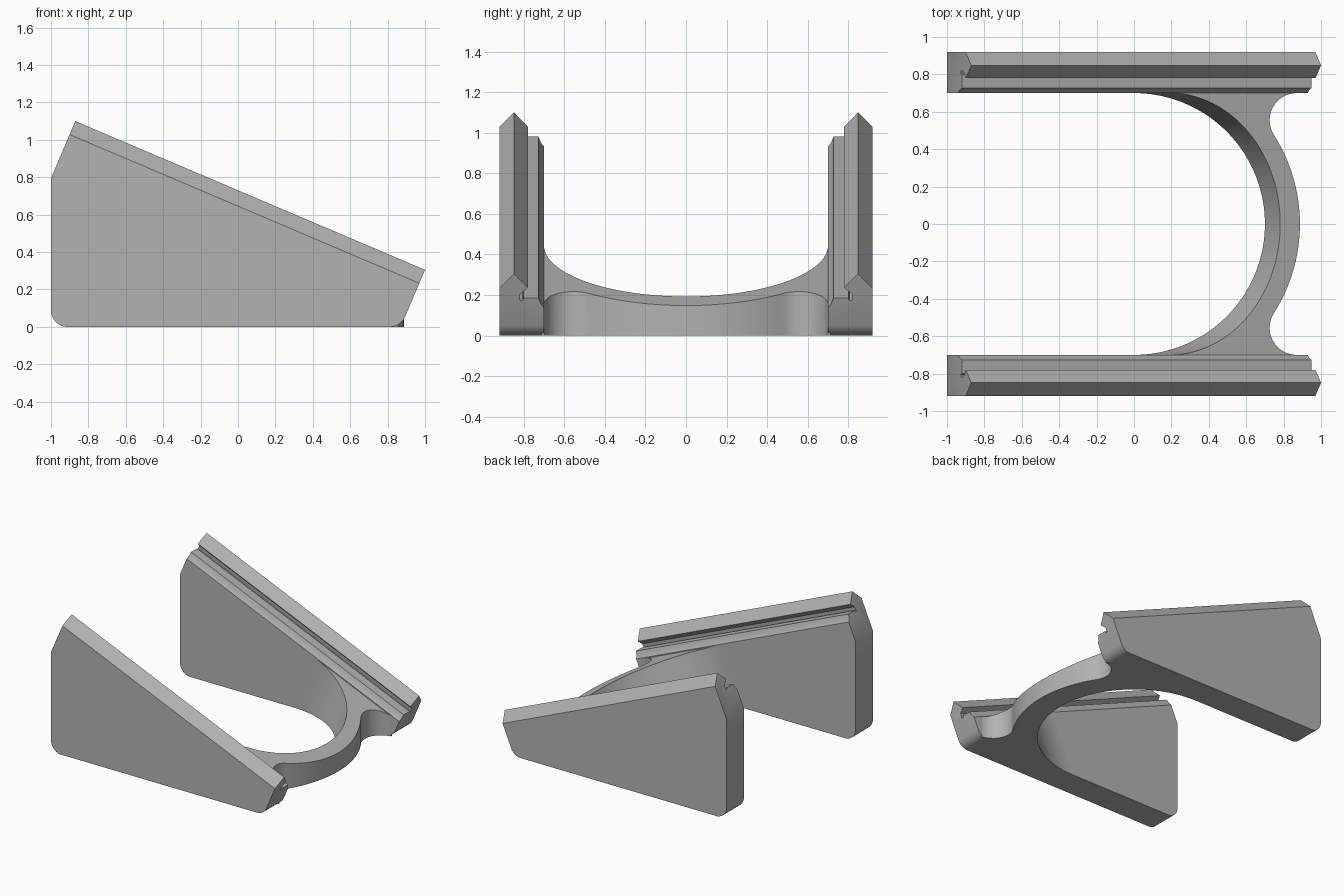
import bpy, bmesh, math
from mathutils import Vector

if "Cube" in bpy.data.objects:
    bpy.data.objects.remove(bpy.data.objects["Cube"])

grey = bpy.data.materials.new("grey_plastic")
grey.diffuse_color = (0.45, 0.45, 0.45, 1)
grey.use_nodes = True
grey.node_tree.nodes["Principled BSDF"].inputs["Base Color"].default_value = grey.diffuse_color

SLOPE = math.atan2(0.795, 1.87)
T = math.tan(SLOPE)
U = Vector((math.cos(SLOPE), 0, -math.sin(SLOPE)))   # down the ramp
N = Vector((math.sin(SLOPE), 0, math.cos(SLOPE)))    # out of the ramp
TOP = Vector((-0.87, 0, 1.10))                       # high end of the ridge
LENGTH = 2.032


def finish(bm, name):
    bmesh.ops.recalc_face_normals(bm, faces=bm.faces)
    mesh = bpy.data.meshes.new(name)
    bm.to_mesh(mesh)
    bm.free()
    ob = bpy.data.objects.new(name, mesh)
    bpy.context.collection.objects.link(ob)
    mesh.materials.append(grey)
    bpy.ops.object.select_all(action='DESELECT')
    ob.select_set(True)
    bpy.context.view_layer.objects.active = ob
    bpy.ops.object.shade_smooth_by_angle(angle=math.radians(25))
    return ob


def prism(bottom, top):
    bm = bmesh.new()
    a = [bm.verts.new(p) for p in bottom]
    b = [bm.verts.new(p) for p in top]
    bm.faces.new(a[::-1])
    bm.faces.new(b)
    for i in range(len(a)):
        j = (i + 1) % len(a)
        bm.faces.new((a[i], a[j], b[j], b[i]))
    return bm


def cut(bm, point, normal):
    res = bmesh.ops.bisect_plane(bm, geom=bm.verts[:] + bm.edges[:] + bm.faces[:],
                                 plane_co=point, plane_no=normal, clear_outer=True)
    edges = [e for e in res["geom_cut"] if isinstance(e, bmesh.types.BMEdge)]
    bmesh.ops.holes_fill(bm, edges=edges, sides=0)


# Side rail: undercut groove profile (y, height from ridge) swept down the ramp
profile = [(0.92, -1.2), (0.92, -0.078), (0.848, 0), (0.78, -0.075),
           (0.817, -0.108), (0.82, -0.142), (0.806, -0.145), (0.80, -0.13),
           (0.727, -0.13), (0.715, -0.163), (0.70, -0.182), (0.70, -1.2)]
start = [TOP + N * n + Vector((0, y, 0)) for y, n in profile]
bm = prism(start, [p + U * LENGTH for p in start])

# Trim the back and base, then round the two lower corners
cut(bm, (-1, 0, 0), (-1, 0, 0))
cut(bm, (0, 0, 0), (0, 0, -1))
R = 0.09
low_x = 1 - 0.305 * T
front_cx = low_x - R * math.tan((math.pi / 2 - SLOPE) / 2)
for cx, a0, a1 in ((-1 + R, 180, 270), (front_cx, 270, 360 - math.degrees(SLOPE))):
    for i in range(1, 8):
        a = math.radians(a0 + (a1 - a0) * i / 8)
        d = Vector((math.cos(a), 0, math.sin(a)))
        cut(bm, Vector((cx, 0, R)) + d * R, d)
rail = finish(bm, "side_rails")
mirror = rail.modifiers.new("mirror", 'MIRROR')
mirror.use_axis = (False, True, False)
mirror.use_clip = False

# Curved bridge: slanted inner bore, vertical outer wall with two round notches
H0 = 0.525                                           # top plane height at x = 0
NOTCH, NR, OUT = (0.87, 0.555), 0.145, 0.887
join = math.atan2(NOTCH[1], NOTCH[0])


def arc(cx, cy, r, a0, a1, n):
    return [(cx + r * math.cos(a0 + (a1 - a0) * i / n),
             cy + r * math.sin(a0 + (a1 - a0) * i / n)) for i in range(n + 1)]


half = arc(0, 0, OUT, 0, join, 16)
half += arc(*NOTCH, NR, math.pi + join, math.pi / 2 + 0.1, 14)[1:]
half += [(half[-1][0], 0.712), (0, 0.712)]
outer = [(x, -y) for x, y in half[:0:-1]] + half
inner = arc(0, 0, 0.70, math.pi / 2, -math.pi / 2, 64)
bottom = [(x, y, 0) for x, y in outer + inner]
top = [(x, y, H0 - T * x) for x, y in outer]
for x, y in inner:
    z = (H0 - T * x) / (1 + T * T)
    top.append((x + T * z, y, z))
# Slide the tucked-in rear corners along with the slanted bore
for k in (0, len(outer) - 1):
    z = H0 / (1 + T * T)
    top[k] = (T * z, outer[k][1], z)
finish(prism(bottom, top), "curved_bridge")
